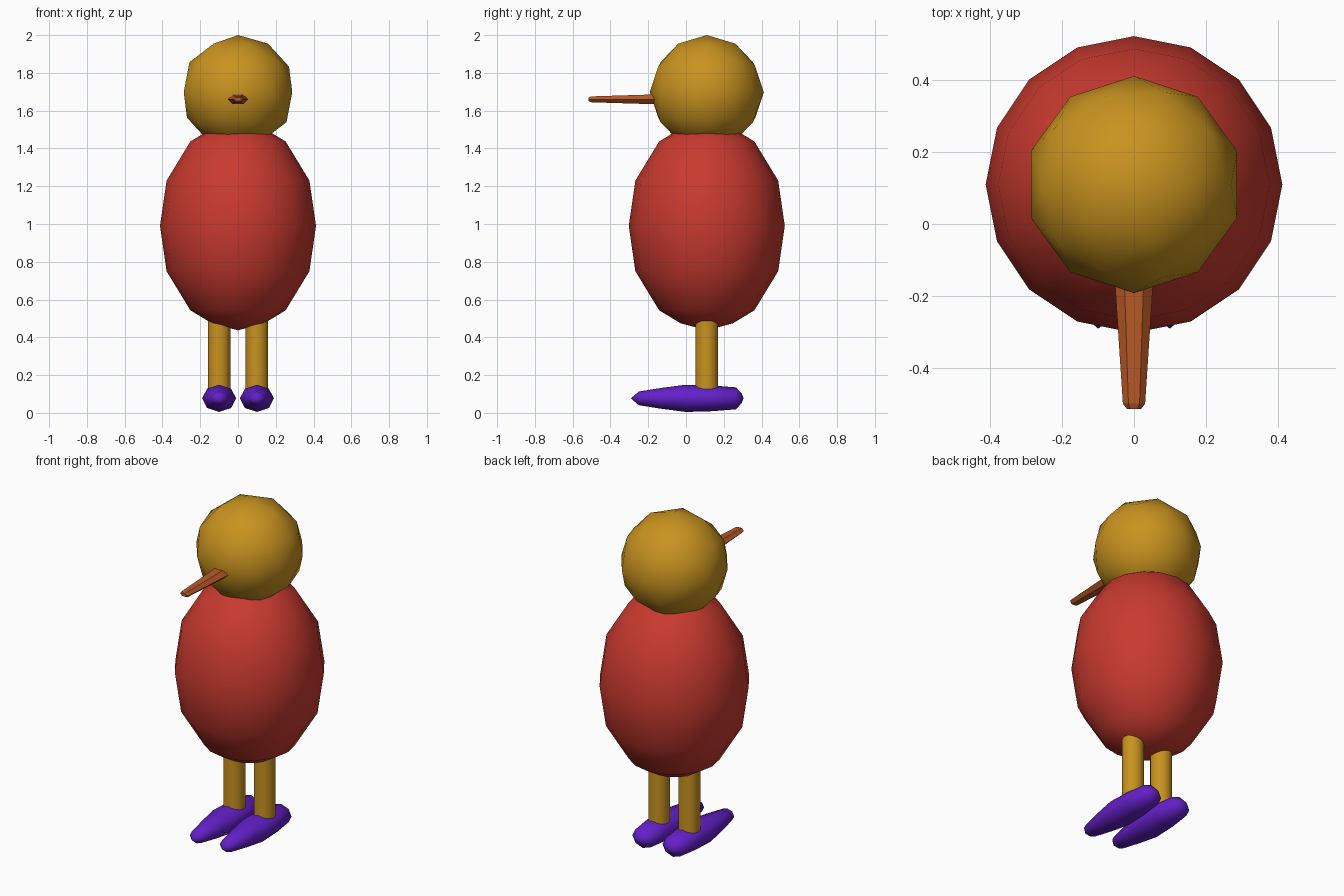
import bpy, bmesh
from math import cos, sin, pi
from mathutils import Matrix, Vector

if "Cube" in bpy.data.objects:
    bpy.data.objects.remove(bpy.data.objects["Cube"])


def material(name, rgb):
    m = bpy.data.materials.new(name)
    m.diffuse_color = (*rgb, 1)
    m.use_nodes = True
    m.node_tree.nodes["Principled BSDF"].inputs["Base Color"].default_value = m.diffuse_color
    return m


gold = material("gold", (0.58, 0.29, 0.014))
red = material("red", (0.58, 0.042, 0.028))
purple = material("purple", (0.125, 0.014, 0.58))
orange = material("orange", (0.48, 0.10, 0.02))


def finish(bm, name, mat, location, smooth=True):
    bmesh.ops.recalc_face_normals(bm, faces=bm.faces[:])
    mesh = bpy.data.meshes.new(name)
    bm.to_mesh(mesh)
    bm.free()
    mesh.materials.append(mat)
    for p in mesh.polygons:
        p.use_smooth = smooth
    ob = bpy.data.objects.new(name, mesh)
    ob.location = location
    bpy.context.collection.objects.link(ob)
    return ob


def loft(name, sections, sides, mat, location, along_y=False, smooth=True):
    """Join elliptical rings (position, radius_a, radius_b) along z or y; zero radius is a point."""
    bm = bmesh.new()
    rings = []
    for t, ra, rb in sections:
        count = sides if ra > 0 else 1
        ring = []
        for i in range(count):
            a = 2 * pi * i / sides
            u, v = ra * cos(a), rb * sin(a)
            ring.append(bm.verts.new((u, t, v) if along_y else (u, v, t)))
        rings.append(ring)
    for r0, r1 in zip(rings, rings[1:]):
        for i in range(sides):
            j = (i + 1) % sides
            quad = [r0[i % len(r0)], r0[j % len(r0)], r1[j % len(r1)], r1[i % len(r1)]]
            bm.faces.new(list(dict.fromkeys(quad)))
    for ring in (rings[0], rings[-1]):
        if len(ring) > 2:
            bm.faces.new(ring)
    return finish(bm, name, mat, location, smooth)


# Head: low-poly ball
bm = bmesh.new()
bmesh.ops.create_icosphere(bm, subdivisions=2, radius=0.302)
finish(bm, "head", gold, (0, 0.11, 1.698))

# Body: sixteen-sided egg, symmetric top to bottom
half = [(0.24, 0.378), (0.447, 0.252), (0.515, 0.14), (0.553, 0)]
body = [(-z, r, r) for z, r in reversed(half)] + [(0, 0.413, 0.413)] + [(z, r, r) for z, r in half]
loft("body", body, 16, red, (0, 0.11, 0.99))

# Beak: tapered six-sided rod
loft("beak", [(0.0, 0.064, 0.036), (-0.5, 0.031, 0.018), (-0.515, 0.02, 0.011)],
     6, orange, (0, 0, 1.66), along_y=True, smooth=False)

# Legs and pointed feet on both sides
foot = [(-0.292, 0, 0), (-0.25, 0.045, 0.036), (-0.125, 0.07, 0.056), (0, 0.09, 0.072),
        (0.14, 0.085, 0.068), (0.265, 0.07, 0.058), (0.295, 0.035, 0.025), (0.305, 0, 0)]
for side, x in (("left", -0.1), ("right", 0.1)):
    leg = loft(side + "_leg", [(0.08, 0.06, 0.06), (0.6, 0.06, 0.06)], 16, gold, (x, 0.11, 0))
    for p in leg.data.polygons:
        p.use_smooth = len(p.vertices) == 4
    loft(side + "_foot", foot, 8, purple, (x, 0, 0.077), along_y=True)
